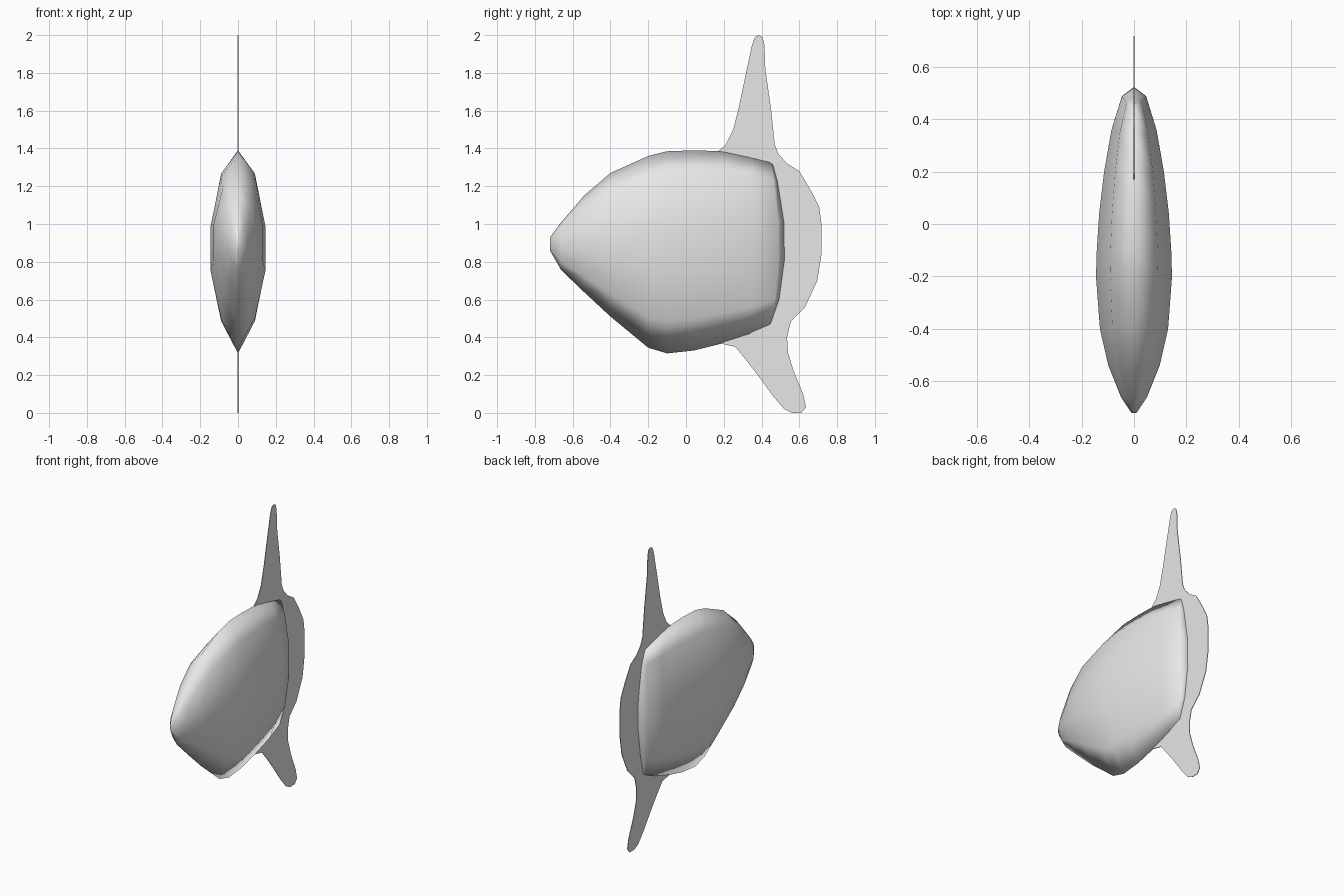
import bpy, bmesh

grey = bpy.data.materials.new("grey skin")
grey.diffuse_color = (0.8, 0.8, 0.8, 1)


def finish(bm, name, smooth):
    bmesh.ops.recalc_face_normals(bm, faces=bm.faces)
    for f in bm.faces:
        f.smooth = smooth
    me = bpy.data.meshes.new(name)
    bm.to_mesh(me)
    bm.free()
    me.materials.append(grey)
    ob = bpy.data.objects.new(name, me)
    bpy.context.collection.objects.link(ob)
    return ob


# Body: cross-sections along y (y, belly z, back z, half width, rear bulge)
STATIONS = [
    (-0.72, 0.86, 0.93, 0.010, 0), (-0.66, 0.755, 1.01, 0.050, 0),
    (-0.54, 0.64, 1.15, 0.098, 0), (-0.40, 0.51, 1.27, 0.130, 0),
    (-0.20, 0.345, 1.36, 0.145, 0), (-0.10, 0.315, 1.385, 0.142, 0),
    (0.04, 0.33, 1.39, 0.133, 0), (0.20, 0.37, 1.385, 0.114, 0),
    (0.34, 0.415, 1.355, 0.086, 0.02), (0.445, 0.46, 1.33, 0.046, 0.045),
    (0.46, 0.465, 1.32, 0.0, 0.065),
]
# Half section: (width fraction, height fraction), belly to back
HALF = [(0, 0), (0.63, 0.16), (1, 0.40), (1, 0.635), (0.63, 0.89), (0, 1)]
RING = HALF + [(-w, h) for w, h in HALF[-2:0:-1]]

bm = bmesh.new()
rings = []
for y, lo, hi, half, bulge in STATIONS:
    rings.append([bm.verts.new((w * half, y + bulge * (1 - (2 * h - 1) ** 2),
                                lo + h * (hi - lo))) for w, h in RING])
n = len(RING)
for a, b in zip(rings, rings[1:]):
    for i in range(n):
        j = (i + 1) % n
        bm.faces.new((a[i], a[j], b[j], b[i]))
bm.faces.new(rings[0])
bmesh.ops.remove_doubles(bm, verts=bm.verts, dist=0.0005)
finish(bm, "body", True)


# Fins: thin plates on the centre plane from (y, z) outlines
def fin(name, outline, t=0.002):
    bm = bmesh.new()
    face = bm.faces.new([bm.verts.new((-t, y, z)) for y, z in outline])
    ext = bmesh.ops.extrude_face_region(bm, geom=[face])["geom"]
    moved = [v for v in ext if isinstance(v, bmesh.types.BMVert)]
    bmesh.ops.translate(bm, verts=moved, vec=(2 * t, 0, 0))
    if len(bm.faces) == len(outline) + 1:
        bm.faces.new([v for v in bm.verts if v not in moved])
    finish(bm, name, False)


fin("dorsal_fin", [
    (0.17, 1.385), (0.21, 1.42), (0.25, 1.50), (0.28, 1.62), (0.32, 1.81),
    (0.35, 1.95), (0.365, 1.99), (0.385, 2.0), (0.405, 1.99), (0.415, 1.95),
    (0.42, 1.82), (0.45, 1.61), (0.47, 1.42), (0.49, 1.37), (0.535, 1.32),
    (0.45, 1.29), (0.20, 1.33)])
fin("tail_fin", [
    (0.44, 1.325), (0.535, 1.32), (0.60, 1.28), (0.66, 1.18), (0.705, 1.09),
    (0.717, 1.0), (0.717, 0.84), (0.695, 0.70), (0.63, 0.56), (0.555, 0.485),
    (0.44, 0.47)])
fin("anal_fin", [
    (0.18, 0.368), (0.26, 0.35), (0.31, 0.29), (0.38, 0.20), (0.46, 0.09),
    (0.52, 0.02), (0.56, 0.0), (0.61, 0.0), (0.635, 0.03), (0.62, 0.10),
    (0.57, 0.22), (0.54, 0.32), (0.535, 0.40), (0.555, 0.485), (0.44, 0.49),
    (0.25, 0.42)])
